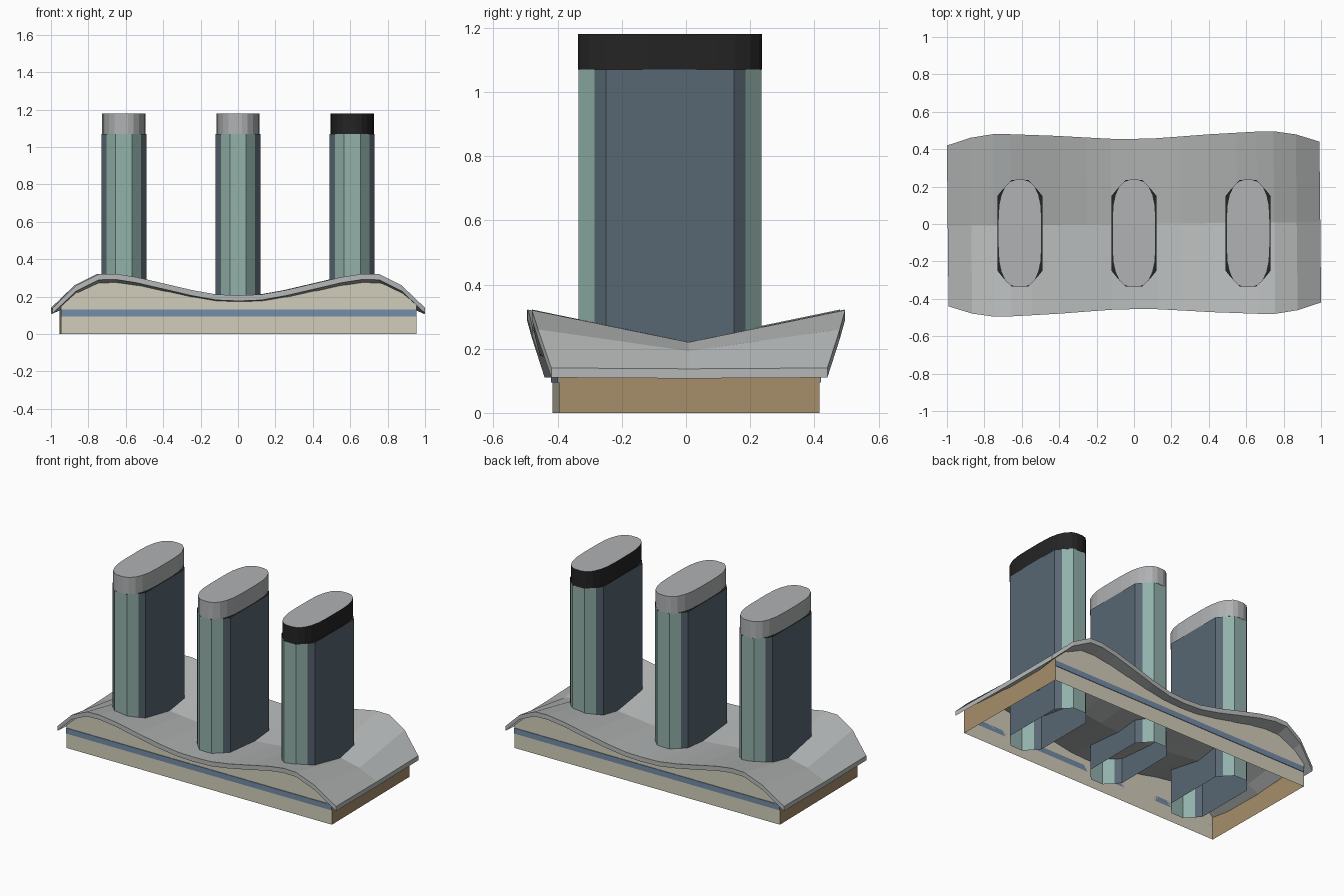
import bpy, bmesh, math
from mathutils import Matrix

cube = bpy.data.objects.get("Cube")
if cube:
    bpy.data.objects.remove(cube)


def material(name, rgb):
    """Flat colour given as 0-255 display values, stored as linear."""
    col = [(c / 255 / 12.92) if c < 11 else ((c / 255 + 0.055) / 1.055) ** 2.4 for c in rgb] + [1]
    m = bpy.data.materials.new(name)
    m.use_nodes = True
    m.diffuse_color = col
    m.node_tree.nodes["Principled BSDF"].inputs["Base Color"].default_value = col
    return m


grey = material("roof grey", (182, 185, 185))
cap_grey = material("cap grey", (176, 178, 179))
cream = material("cream wall", (211, 206, 187))
brown = material("brown wall", (166, 142, 105))
blue = material("blue stripe", (116, 141, 168))
green = material("pale green", (146, 177, 170))
slate = material("slate blue", (88, 103, 114))
black = material("black", (36, 36, 36))

TILT = Matrix.Rotation(math.radians(0.6), 4, 'Z')


def finish(name, bm, mats, turn=False):
    mesh = bpy.data.meshes.new(name)
    if turn:
        bm.transform(TILT)
    bm.to_mesh(mesh)
    bm.free()
    for m in mats:
        mesh.materials.append(m)
    ob = bpy.data.objects.new(name, mesh)
    bpy.context.collection.objects.link(ob)
    return ob


# Roof profile: x, height at the long edge, half depth
HALF = [(0, .207, .455), (.12, .212, .457), (.25, .235, .465), (.4, .27, .475), (.55, .305, .482),
        (.66, .322, .487), (.75, .32, .488), (.87, .26, .47), (.996, .14, .43)]
PROFILE = [(-x, z, e) for x, z, e in HALF[:0:-1]] + HALF
THICK = 0.03


def valley(z):
    return .135 + .46 * (z - .135)


def under_roof(x, y):
    """Height of the roof underside at a point."""
    for (x0, z0, e0), (x1, z1, e1) in zip(PROFILE, PROFILE[1:]):
        if x0 <= x <= x1:
            t = (x - x0) / (x1 - x0)
            z, e = z0 + t * (z1 - z0), e0 + t * (e1 - e0)
            return valley(z) + (z - valley(z)) * abs(y) / e - THICK


# Wavy roof sheet folded into a valley along its middle
bm = bmesh.new()
rows = [[bm.verts.new((x, s * e, z if s else valley(z))) for s in (-1, 0, 1)] for x, z, e in PROFILE]
for a, b in zip(rows, rows[1:]):
    for j in range(2):
        bm.faces.new((a[j], b[j], b[j + 1], a[j + 1]))
low = bmesh.ops.extrude_face_region(bm, geom=bm.faces[:], use_keep_orig=True)
bmesh.ops.translate(bm, vec=(0, 0, -THICK), verts=[g for g in low["geom"] if isinstance(g, bmesh.types.BMVert)])
bmesh.ops.recalc_face_normals(bm, faces=bm.faces)
finish("roof", bm, [grey], True)

# Base walls, open below, reaching up to the roof
W, D = .95, .406


def wall(name, points, mat):
    bm = bmesh.new()
    low = [bm.verts.new((x, y, 0)) for x, y in points]
    top = [bm.verts.new((x, y, under_roof(x, y) + .004)) for x, y in points]
    for i in range(len(points) - 1):
        bm.faces.new((low[i], low[i + 1], top[i + 1], top[i]))
    finish(name, bm, [mat], True)


columns = [-W] + [p[0] for p in PROFILE if abs(p[0]) < W] + [W]
wall("front_wall", [(x, -D) for x in columns], cream)
wall("back_wall", [(-x, D) for x in columns], cream)
wall("left_wall", [(W, y) for y in (-D, 0, D)], brown)
wall("right_wall", [(-W, -y) for y in (-D, 0, D)], brown)

# Painted stripes on the long walls
for name, side in (("front_stripe", -1), ("back_stripe", 1)):
    bm = bmesh.new()
    bmesh.ops.create_cube(bm, size=1, matrix=Matrix.Translation((0, side * (D + .002), .113))
                          @ Matrix.Diagonal((2 * W, .004, .036, 1)))
    finish(name, bm, [blue], True)


def prism(quarter, cx, z0, z1):
    """Upright prism from a quarter outline, returning mesh and top face."""
    half = quarter + [(-x, y) for x, y in reversed(quarter)]
    ring = half + [(-x, -y) for x, y in half]
    bm = bmesh.new()
    lo, hi = ([bm.verts.new((cx + x, y - .05, z)) for x, y in ring] for z in (z0, z1))
    for i in range(len(ring)):
        k = (i + 1) % len(ring)
        bm.faces.new((lo[i], lo[k], hi[k], hi[i]))
    top = bm.faces.new(hi)
    bm.normal_update()
    return bm, top


TOWER = [(.12, .2), (.092, .235), (.044, .285)]
CAP = [(.116, .07), (.112, .15), (.1, .205), (.08, .25), (.05, .278), (.022, .287)]

for name, cx, band in (("right", -.61, cap_grey), ("middle", 0, cap_grey), ("left", .61, black)):
    # Tower shaft: slate sides, green rounded ends, dark rim
    bm, top = prism(TOWER, cx, 0, 1.07)
    for f in bm.faces:
        f.material_index = 1 if abs(f.calc_center_median().x - cx) > .1 else 0
    top.material_index = 2
    finish(name + "_tower", bm, [green, slate, black])
    # Rounded cap with a coloured band
    bm, top = prism(CAP, cx, 1.07, 1.18)
    top.material_index = 1
    finish(name + "_cap", bm, [band, cap_grey])
